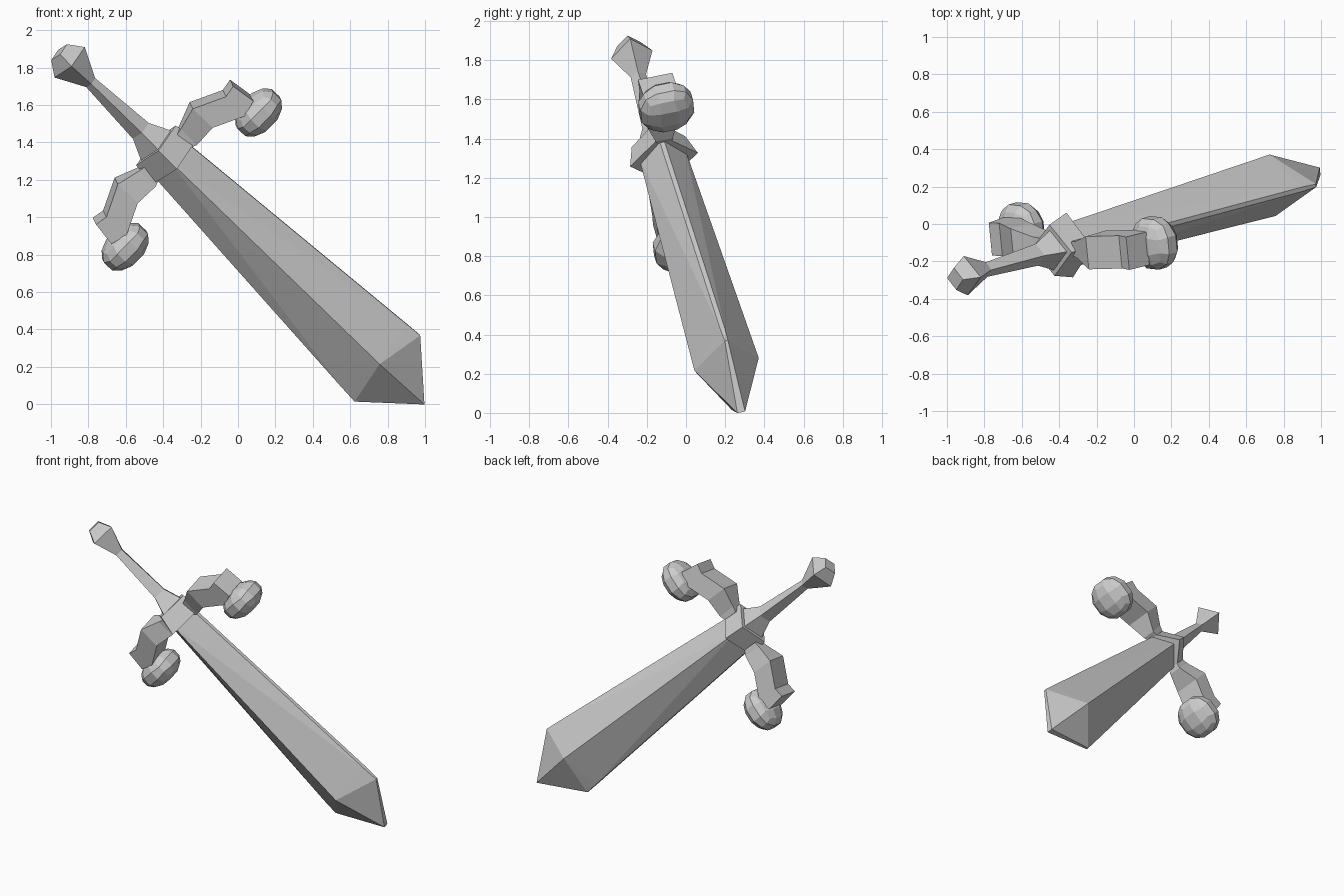
import bpy
import bmesh
from mathutils import Vector

cube = bpy.data.objects.get("Cube")
if cube:
    bpy.data.objects.remove(cube, do_unlink=True)

# Sword frame: blade tip, long axis, guard direction, thickness direction
TIP = Vector((0.995, 0.282, 0.003))
AXIS = Vector((0.706, 0.208, -0.68)).normalized()
side = Vector((0.70, -0.074, 0.71))
SIDE = (side - AXIS * side.dot(AXIS)).normalized()
FACE = AXIS.cross(SIDE)

steel = bpy.data.materials.new("grey_steel")
steel.use_nodes = True
GREY = (0.6, 0.6, 0.6, 1)
steel.diffuse_color = GREY
steel.node_tree.nodes["Principled BSDF"].inputs["Base Color"].default_value = GREY


def place(w, t, u):
    """Sword coordinates: across, through, and distance back from the tip."""
    return TIP + SIDE * w + FACE * t - AXIS * u


def finish(name, bm):
    bmesh.ops.recalc_face_normals(bm, faces=bm.faces)
    mesh = bpy.data.meshes.new(name)
    bm.to_mesh(mesh)
    bm.free()
    mesh.materials.append(steel)
    obj = bpy.data.objects.new(name, mesh)
    bpy.context.collection.objects.link(obj)
    return obj


def loft(name, rings):
    """Skin a row of rings with flat quads and close both ends."""
    bm = bmesh.new()
    rows = [[bm.verts.new(place(*p)) for p in ring] for ring in rings]
    for a, b in zip(rows, rows[1:]):
        n = len(a)
        for i in range(n):
            j = (i + 1) % n
            bm.faces.new((a[i], a[j], b[j], b[i]))
    bm.faces.new(rows[0])
    bm.faces.new(rows[-1])
    return finish(name, bm)


def diamond(u, w, t):
    return [(w, 0, u), (0, t, u), (-w, 0, u), (0, -t, u)]


# Blade: flattened diamond with thin edge strips and an angled point
bm = bmesh.new()
for s in (-1, 1):
    points = [(0, s * 0.12, 1.95), (0, s * 0.168, 0.36), (0, s * 0.02, 0)]
    for w, t, u in ((0.125, 0.012, 1.95), (0.243, 0.012, 0.38), (0.25, 0.008, 0.28)):
        points += [(s * w, t, u), (s * w, -t, u)]
    for p in points:
        bm.verts.new(place(*p))
bmesh.ops.convex_hull(bm, input=bm.verts)
finish("blade", bm)

# Guard block, flaring toward the blade
loft("guard_block", [diamond(1.9, 0.172, 0.177), diamond(2.035, 0.15, 0.14)])

# Grip and pommel
loft("grip", [diamond(2.02, 0.12, 0.115), diamond(2.15, 0.06, 0.06),
              diamond(2.53, 0.034, 0.04)])
loft("pommel", [diamond(2.53, 0.034, 0.04), diamond(2.69, 0.115, 0.108),
                diamond(2.77, 0.06, 0.06)])

# Guard arms: (outer w, outer u, inner w, inner u, half depth)
ARM = [(0.12, 2.0, 0.12, 1.9, 0.04),
       (0.16, 2.01, 0.155, 1.885, 0.045),
       (0.285, 2.05, 0.285, 1.9, 0.09),
       (0.455, 1.968, 0.45, 1.82, 0.09),
       (0.522, 1.98, 0.54, 1.845, 0.09)]

for s, label in ((1, "left"), (-1, "right")):
    loft("guard_arm_" + label,
         [[(s * wo, d - 0.01, uo), (s * wo, -d - 0.01, uo),
           (s * wi, -d - 0.01, ui), (s * wi, d - 0.01, ui)]
          for wo, uo, wi, ui, d in ARM])

    # Faceted knob: a rounded, subdivided cube, flattened along the blade
    bm = bmesh.new()
    bmesh.ops.create_cube(bm, size=2)
    bmesh.ops.subdivide_edges(bm, edges=bm.edges[:], cuts=2, use_grid_fill=True)
    for v in bm.verts:
        n = v.co.normalized() / 0.905
        v.co = place(s * 0.507 + n.x * 0.137, n.y * 0.137 - 0.02, 1.76 + n.z * 0.092)
    finish("guard_knob_" + label, bm)
